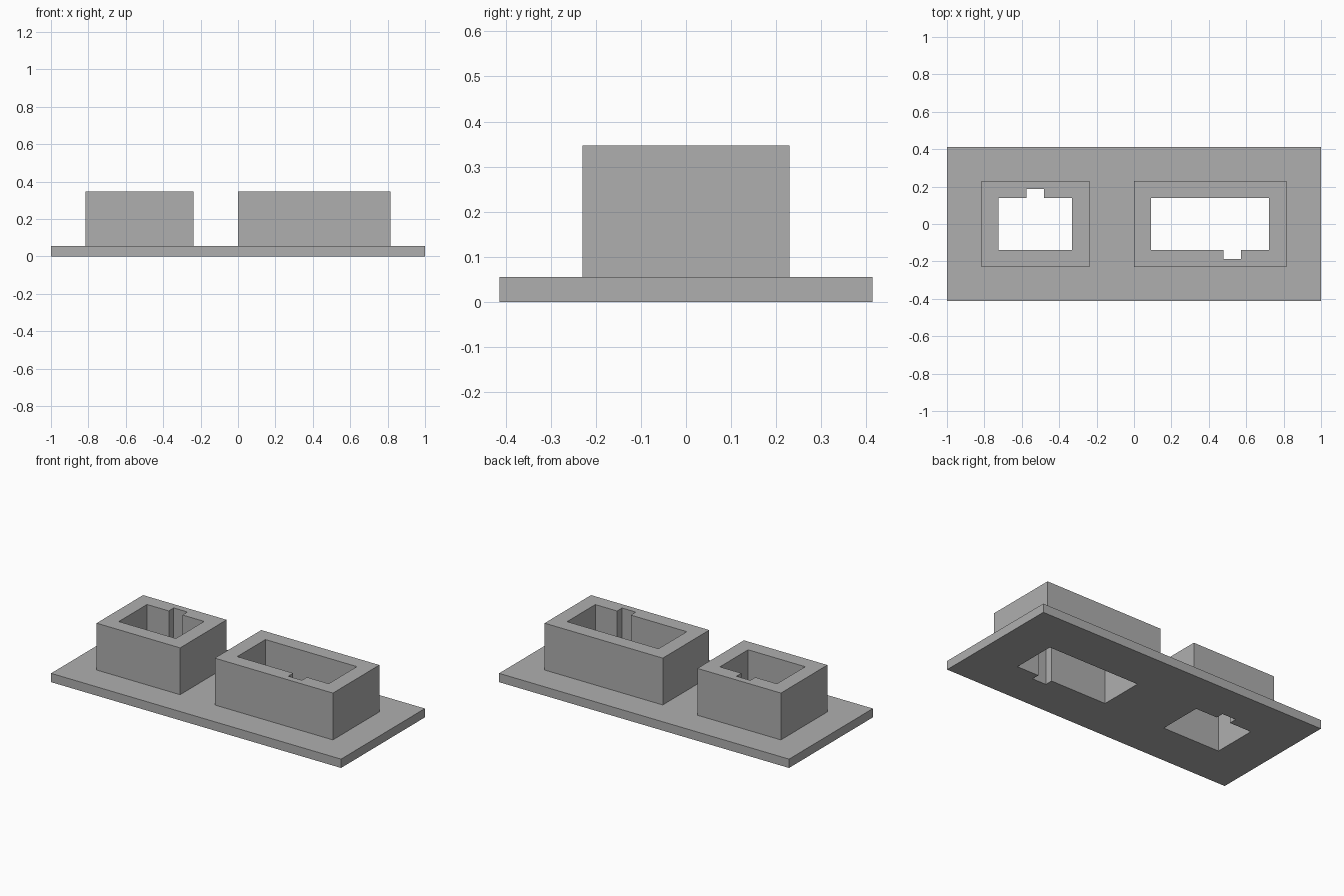
import bpy
import bmesh

cube = bpy.data.objects.get("Cube")
if cube:
    bpy.data.objects.remove(cube, do_unlink=True)

grey = bpy.data.materials.new("mid grey")
grey.use_nodes = True
grey.diffuse_color = (0.43, 0.43, 0.43, 1)
grey.node_tree.nodes["Principled BSDF"].inputs["Base Color"].default_value = grey.diffuse_color


def prism(name, outline, z0, z1):
    """Extrude a flat outline from z0 up to z1."""
    bm = bmesh.new()
    face = bm.faces.new([bm.verts.new((x, y, z0)) for x, y in outline])
    top = bmesh.ops.extrude_face_region(bm, geom=[face])["geom"]
    for v in top:
        if isinstance(v, bmesh.types.BMVert):
            v.co.z = z1
    bmesh.ops.recalc_face_normals(bm, faces=bm.faces)
    mesh = bpy.data.meshes.new(name)
    bm.to_mesh(mesh)
    bm.free()
    mesh.materials.append(grey)
    obj = bpy.data.objects.new(name, mesh)
    bpy.context.collection.objects.link(obj)
    return obj


def rectangle(x0, x1, y):
    return [(x0, -y), (x1, -y), (x1, y), (x0, y)]


def keyed_slot(x0, x1, y, k0, k1, key_y, side):
    """Rectangle with a small key notch on the side facing +y or -y."""
    s = side
    return [(x0, -y * s), (x1, -y * s), (x1, y * s), (k1, y * s),
            (k1, key_y * s), (k0, key_y * s), (k0, y * s), (x0, y * s)]


def combine(target, tool, operation):
    """Apply a boolean and discard the helper solid."""
    tool.hide_render = True
    mod = target.modifiers.new(operation.lower(), "BOOLEAN")
    mod.operation = operation
    mod.solver = "EXACT"
    mod.object = tool
    bpy.context.view_layer.objects.active = target
    bpy.ops.object.modifier_apply(modifier=mod.name)
    bpy.data.objects.remove(tool, do_unlink=True)


# Base plate
plate_top, housing_top = 0.055, 0.347
plate = prism("socket_plate", rectangle(-1, 1, 0.413), 0, plate_top)

# Each housing: outer x range, slot x range, key x range, key side
housings = [
    ("right_housing", (-0.815, -0.239), (-0.725, -0.331), (-0.575, -0.48), 1),
    ("left_housing", (0, 0.815), (0.092, 0.723), (0.478, 0.573), -1),
]
for name, outer, slot, key, side in housings:
    # Raised block fused to the plate, then a keyed slot right through both
    combine(plate, prism(name, rectangle(*outer, 0.229), plate_top / 2, housing_top), "UNION")
    outline = keyed_slot(*slot, 0.139, *key, 0.188, side)
    combine(plate, prism(name + "_slot", outline, -0.1, 0.5), "DIFFERENCE")
